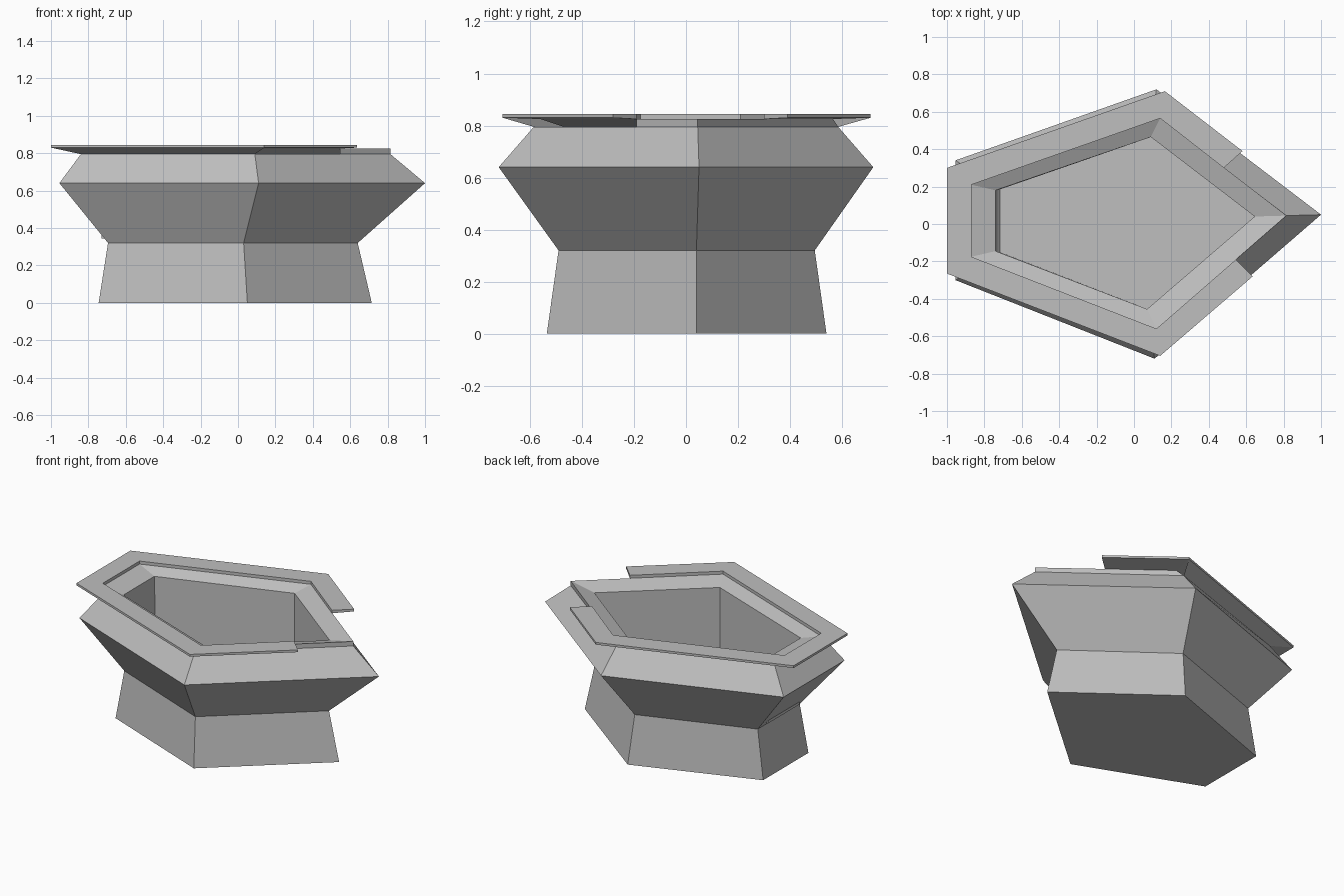
import bpy
import bmesh

# Remove the default cube
cube = bpy.data.objects.get("Cube")
if cube:
    bpy.data.objects.remove(cube, do_unlink=True)

# Single stone colour
stone = bpy.data.materials.new("stone_grey")
stone.use_nodes = True
GREY = (0.52, 0.52, 0.52, 1)
stone.diffuse_color = GREY
stone.node_tree.nodes["Principled BSDF"].inputs["Base Color"].default_value = GREY


def at(points, z):
    """Lift a flat outline to a height."""
    return [(x, y, z) for x, y in points]


def loft(name, rings, closed=True, loop=False, caps=""):
    """Skin a stack of outlines; loop joins the last ring to the first."""
    bm = bmesh.new()
    rows = [[bm.verts.new(p) for p in ring] for ring in rings]
    n = len(rows[0])
    pairs = list(zip(rows, rows[1:]))
    if loop:
        pairs.append((rows[-1], rows[0]))
    for low, high in pairs:
        for i in range(n if closed else n - 1):
            j = (i + 1) % n
            bm.faces.new((low[i], low[j], high[j], high[i]))
    if "bottom" in caps:
        bm.faces.new(rows[0][::-1])
    if "floor" in caps:
        bm.faces.new(rows[-1])
    if "ends" in caps:
        bm.faces.new([r[0] for r in rows])
        bm.faces.new([r[-1] for r in rows][::-1])
    mesh = bpy.data.meshes.new(name)
    bm.to_mesh(mesh)
    bm.free()
    mesh.materials.append(stone)
    obj = bpy.data.objects.new(name, mesh)
    bpy.context.scene.collection.objects.link(obj)
    return obj


# Five-sided outlines: tip, back, left pair, front (counterclockwise)
foot = [(.715, .04), (.05, .54), (-.745, .255), (-.745, -.22), (.05, -.535)]
waist = [(.64, .04), (.03, .495), (-.695, .24), (-.695, -.2), (.03, -.49)]
belly = [(1, .05), (.12, .72), (-.955, .34), (-.955, -.3), (.11, -.72)]
neck = [(.815, .045), (.1, .585), (-.84, .27), (-.84, -.23), (.09, -.585)]
lip = [(.815, .045), (.14, .565), (-.87, .21), (-.87, -.175), (.12, -.56)]
mouth = [(.645, .04), (.09, .465), (-.74, .18), (-.74, -.145), (.07, -.455)]
basin = [(.645, .04), (.09, .465), (-.73, .18), (-.73, -.145), (.07, -.455)]
NECK_Z, LIP_Z = .795, .825

# Outer body with pinched waist
loft("body", [at(foot, 0), at(waist, .32), at(belly, .64), at(neck, NECK_Z)],
     caps="bottom")

# Sloping inner rim and hollow
loft("bowl_interior", [at(lip, LIP_Z), at(mouth, .79), at(basin, .345)], caps="floor")

# Upright wall around the exposed tip
wall_start = (.545, -.19)
loft("tip_wall", [at([wall_start] + neck[:2], NECK_Z),
                  at([wall_start] + lip[:2], LIP_Z)], closed=False)

# Flat rim plate, left open around the tip
rim_out = [(.58, .39), (.165, .71), (-1, .3), (-1, -.265), (.14, -.705), (.635, -.28)]
rim_in = [(.48, .3)] + lip[1:] + [wall_start]
loft("rim_plate", [at(rim_in, LIP_Z), at(rim_out, .83), at(rim_out, .845), at(rim_in, .845)],
     closed=False, loop=True, caps="ends")

# Slanted underside beneath the rim
loft("rim_underside", [at(neck[1:], NECK_Z), at(rim_out[1:5], .83)], closed=False)
